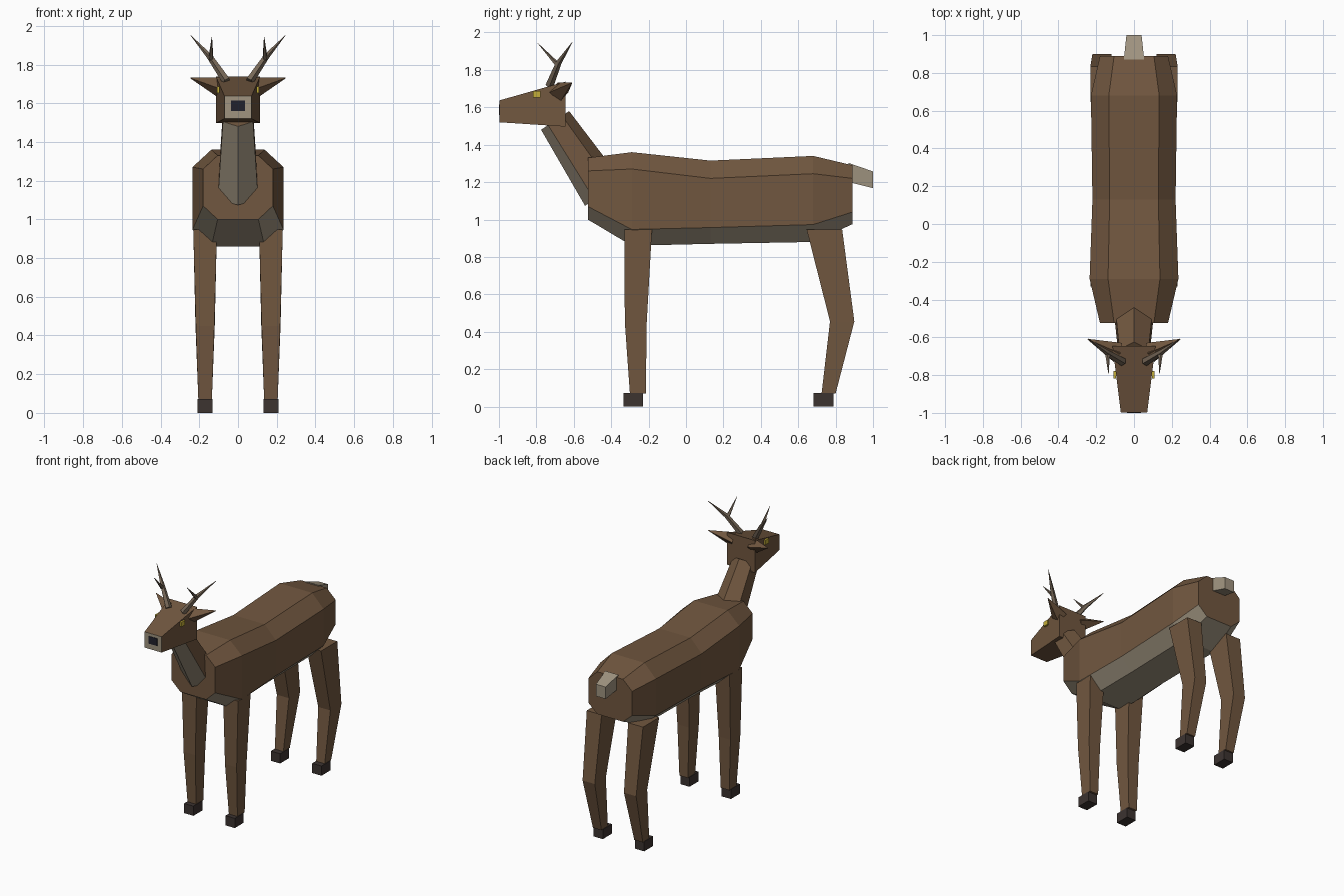
import bpy, bmesh, math
from mathutils import Vector

if "Cube" in bpy.data.objects:
    bpy.data.objects.remove(bpy.data.objects["Cube"])


def material(name, rgb):
    m = bpy.data.materials.new(name)
    m.diffuse_color = (*rgb, 1)
    m.use_nodes = True
    m.node_tree.nodes["Principled BSDF"].inputs["Base Color"].default_value = m.diffuse_color
    return m


BROWN = material("brown_coat", (0.165, 0.095, 0.05))
PALE = material("pale_fur", (0.35, 0.295, 0.215))
HORN = material("horn", (0.18, 0.135, 0.095))
HOOF = material("hoof_dark", (0.045, 0.033, 0.03))
NOSE = material("nose_dark", (0.015, 0.015, 0.025))
YELLOW = material("eye_yellow", (0.55, 0.42, 0.04))


def loft(name, rings, mat, mat2=None, sides2=(), end2=False):
    """Skin closed rings of points; listed sides (and the end cap) use mat2."""
    bm = bmesh.new()
    vs = [[bm.verts.new(p) for p in r] for r in rings]
    n = len(rings[0])
    for a, b in zip(vs, vs[1:]):
        for k in range(n):
            j = (k + 1) % n
            f = bm.faces.new((a[k], a[j], b[j], b[k]))
            f.material_index = 1 if k in sides2 else 0
    bm.faces.new(vs[0])
    bm.faces.new(vs[-1]).material_index = 1 if end2 else 0
    bmesh.ops.recalc_face_normals(bm, faces=bm.faces)
    me = bpy.data.meshes.new(name)
    bm.to_mesh(me)
    bm.free()
    me.materials.append(mat)
    if mat2:
        me.materials.append(mat2)
    ob = bpy.data.objects.new(name, me)
    bpy.context.collection.objects.link(ob)
    return ob


def rect_y(y, w, z0, z1):
    return [(-w, y, z0), (w, y, z0), (w, y, z1), (-w, y, z1)]


def rect_z(z, x, w, y0, y1):
    return [(x - w, y0, z), (x + w, y0, z), (x + w, y1, z), (x - w, y1, z)]


def tube(name, path, radii, sides, mat, **kw):
    """Tapered prism along a path; the first vertex of each ring points up/back."""
    pts = [Vector(p) for p in path]
    d = (pts[-1] - pts[0]).normalized()
    u = (Vector((0, 0, 1)) - d * d.z).normalized()
    v = d.cross(u)
    rings = []
    for p, r in zip(pts, radii):
        ang = [2 * math.pi * k / sides for k in range(sides)]
        rings.append([p + u * r * math.cos(a) + v * r * math.sin(a) for a in ang])
    return loft(name, rings, mat, **kw)


# Body: octagonal sections (y, half width, top, upper side, lower side, bottom)
sections = [(-0.525, 0.18, 1.33, 1.26, 1.07, 1.00),
            (-0.29, 0.235, 1.36, 1.27, 0.947, 0.86),
            (0.13, 0.22, 1.315, 1.22, 0.957, 0.87),
            (0.68, 0.228, 1.34, 1.245, 0.973, 0.88),
            (0.89, 0.18, 1.29, 1.22, 1.04, 0.975)]
rings = []
for y, w, top, up, lo, bot in sections:
    t = w * 0.585
    half = [(t, top), (w, up), (w, lo), (t, bot)]
    rings.append([(x, y, z) for x, z in half + [(-x, z) for x, z in reversed(half)]])
loft("body", rings, BROWN, PALE, (2, 3, 4))

# Neck: six-sided, pale throat underneath
tube("neck", [(-0.0, -0.44, 1.14), (0, -0.70, 1.53)], [0.12, 0.09], 6,
     BROWN, mat2=PALE, sides2=(2, 3))

# Head with pale muzzle, nose
loft("head", [rect_y(-0.645, 0.114, 1.497, 1.737), rect_y(-0.997, 0.07, 1.52, 1.637)],
     BROWN, PALE, end2=True)
loft("nose", [rect_y(-0.98, 0.036, 1.56, 1.615), rect_y(-1.0, 0.036, 1.56, 1.615)], NOSE)

# Tail
loft("tail", [rect_y(0.87, 0.054, 1.2, 1.302), rect_y(1.0, 0.04, 1.168, 1.257)], PALE)

for s, side in ((-1, "right"), (1, "left")):
    # Eye
    loft(f"eye_{side}", [rect_z(1.652, s * 0.102, 0.007, -0.818, -0.777),
                         rect_z(1.686, s * 0.102, 0.007, -0.818, -0.777)], YELLOW)
    # Ear
    tube(f"ear_{side}", [(s * 0.085, -0.68, 1.68), (s * 0.245, -0.61, 1.73)],
         [0.055, 0.002], 4, BROWN)
    # Antler beam and prong
    tube(f"antler_{side}", [(s * 0.06, -0.73, 1.715), (s * 0.145, -0.68, 1.84),
                            (s * 0.244, -0.607, 1.95)], [0.023, 0.016, 0.001], 5, HORN)
    tube(f"antler_prong_{side}", [(s * 0.14, -0.685, 1.825), (s * 0.135, -0.793, 1.943)],
         [0.014, 0.001], 5, HORN)
    # Front leg
    x = s * 0.17
    loft(f"front_leg_{side}", [rect_z(0.947, x, 0.061, -0.33, -0.182),
                               rect_z(0.45, x, 0.048, -0.327, -0.21),
                               rect_z(0.07, x, 0.035, -0.3, -0.215)], BROWN)
    # Hind leg
    loft(f"hind_leg_{side}", [rect_z(0.947, x, 0.061, 0.645, 0.835),
                              rect_z(0.455, x, 0.05, 0.77, 0.9),
                              rect_z(0.07, x, 0.035, 0.725, 0.8)], BROWN)
    # Hooves
    for part, y0, y1 in (("front", -0.335, -0.23), ("hind", 0.683, 0.788)):
        loft(f"{part}_hoof_{side}", [rect_z(0, x, 0.038, y0, y1),
                                     rect_z(0.072, x, 0.038, y0, y1)], HOOF)
